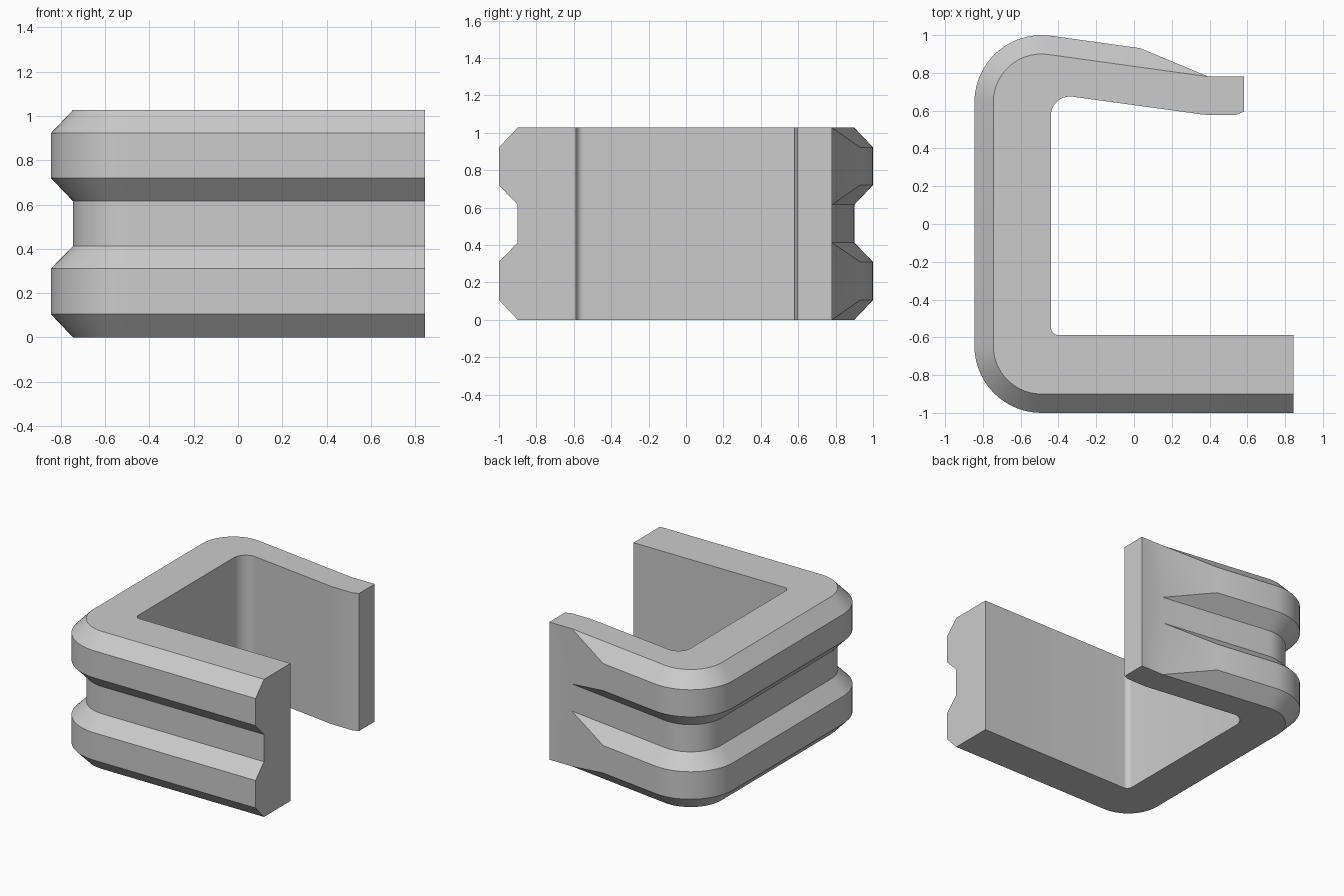
import bpy
import bmesh
from math import cos, sin, radians

cube = bpy.data.objects.get("Cube")
if cube:
    bpy.data.objects.remove(cube, do_unlink=True)

HEIGHT = 1.027
# Profile levels: (height, height of the nearest groove edge, on ridge)
LEVELS = [(0, 0, False), (0.105, 0, True), (0.31, 0.412, True), (0.412, 0.412, False),
          (0.615, 0.615, False), (0.72, 0.615, True), (0.922, HEIGHT, True),
          (HEIGHT, HEIGHT, False)]


def arc(cx, cy, r, start, end, steps):
    """Points along a circular arc, angles in degrees."""
    angles = [radians(start + (end - start) * i / steps) for i in range(steps + 1)]
    return [(cx + r * cos(a), cy + r * sin(a)) for a in angles]


def corner_path(depth):
    """Outer path round both corners, set in by depth."""
    r = 0.355 - depth
    return ([(0.845, -1 + depth)]
            + arc(-0.49, -0.645, r, 270, 180, 14)
            + arc(-0.49, 0.645, r, 180, 82, 14))


# Outer path of the grooves and of the ridges, which ramp down to the arm tip
tip = [(0.395, 0.78), (0.583, 0.78)]
core = corner_path(0.1) + [(0.018, 0.832)] + tip
ridge = corner_path(0) + [(0.032, 0.931)] + tip

# Inner path from the arm tip back to the long jaw
inner = [(0.583, 0.595), (0.54, 0.578), (0.385, 0.578), (0.355, 0.58), (0.325, 0.585)]
inner += arc(-0.34, 0.575, 0.1, 82, 180, 10)
inner += arc(-0.4, -0.548, 0.04, 180, 270, 6) + [(0.845, -0.588)]

bm = bmesh.new()


def skin(columns):
    for a, b in zip(columns, columns[1:]):
        for i in range(len(a) - 1):
            bm.faces.new((a[i], b[i], b[i + 1], a[i + 1]))


# Ribbed outside; ridge levels merge into the groove edges at the tip
outer_cols = []
for n, (c, r) in enumerate(zip(core, ridge)):
    flat = n >= len(core) - len(tip)
    column = []
    for z, groove_z, raised in LEVELS:
        x, y = r if raised else c
        column.append(bm.verts.new((x, y, groove_z if flat else z)))
    outer_cols.append(column)
skin(outer_cols)

# Plain inside wall
inner_cols = [[bm.verts.new((x, y, z)) for z in (0, HEIGHT)] for x, y in inner]
skin(inner_cols)

# Top, bottom and the two end faces
loop = outer_cols + inner_cols
bm.faces.new([col[-1] for col in loop])
bm.faces.new([col[0] for col in reversed(loop)])
bm.faces.new(outer_cols[0] + inner_cols[-1][::-1])
bm.faces.new(outer_cols[-1][::-1] + inner_cols[0])

bmesh.ops.remove_doubles(bm, verts=bm.verts, dist=0.0005)
bmesh.ops.recalc_face_normals(bm, faces=bm.faces)

mesh = bpy.data.meshes.new("clip_body")
bm.to_mesh(mesh)
bm.free()
clip = bpy.data.objects.new("clip_body", mesh)
bpy.context.collection.objects.link(clip)

# Plain grey plastic
grey = bpy.data.materials.new("light_grey")
grey.use_nodes = True
colour = (0.6, 0.6, 0.6, 1)
grey.diffuse_color = colour
grey.node_tree.nodes["Principled BSDF"].inputs["Base Color"].default_value = colour
mesh.materials.append(grey)

bpy.ops.object.select_all(action="DESELECT")
clip.select_set(True)
bpy.context.view_layer.objects.active = clip
bpy.ops.object.shade_smooth_by_angle(angle=radians(30))
